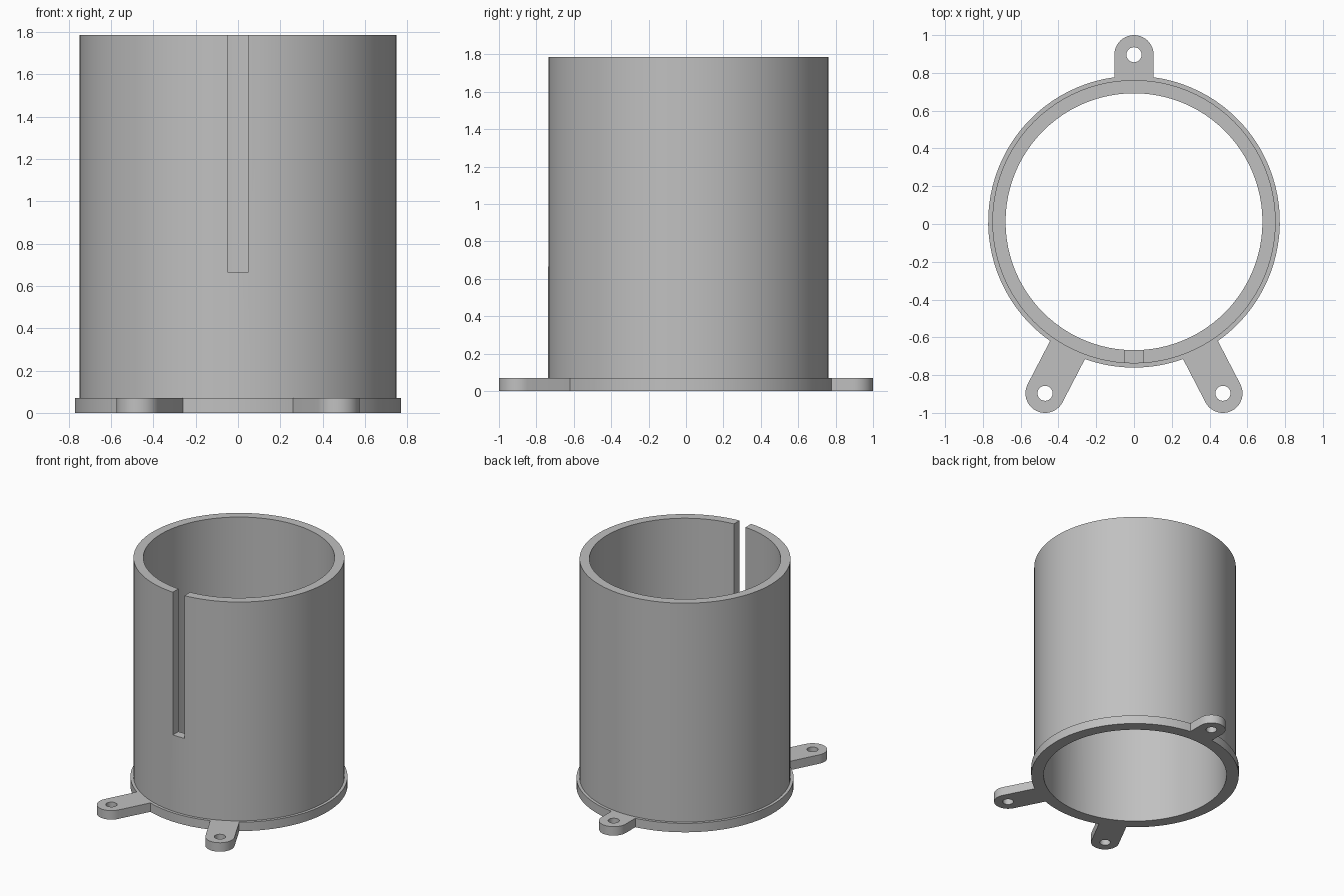
import bpy
import bmesh
from math import pi, sin, cos, asin, radians
from mathutils import Vector

CENTRE = Vector((0, 0.012))      # axis of the tube
BORE, SLEEVE, FLANGE = 0.68, 0.75, 0.772
FLANGE_H, TOP = 0.07, 1.787
LUG, HOLE = 0.104, 0.04          # lug half width, screw hole radius
SLOT_W, SLOT_Z = 0.1, 0.667
# (direction, distance from the axis) of each screw lug, counter-clockwise
LUGS = [(radians(90), 0.884), (radians(242.6), 1.023), (radians(297.4), 1.023)]

old = bpy.data.objects.get("Cube")
if old:
    bpy.data.objects.remove(old, do_unlink=True)

grey = bpy.data.materials.new("plain grey")
grey.use_nodes = True
colour = (0.53, 0.53, 0.53, 1)
grey.diffuse_color = colour
grey.node_tree.nodes["Principled BSDF"].inputs["Base Color"].default_value = colour


def arc(centre, radius, start, end, steps):
    """Points from start to end, both included."""
    angles = [start + (end - start) * i / steps for i in range(steps + 1)]
    return [centre + radius * Vector((cos(a), sin(a))) for a in angles]


def circle(centre, radius, steps):
    return arc(centre, radius, 0, 2 * pi, steps)[:-1]


def lug_centre(angle, distance):
    return CENTRE + distance * Vector((cos(angle), sin(angle)))


def plate(name, loops, bottom, top):
    """Fill an outline with holes and extrude it upwards."""
    bm = bmesh.new()
    edges = []
    for loop in loops:
        verts = [bm.verts.new((p.x, p.y, bottom)) for p in loop]
        edges += [bm.edges.new((v, verts[i - 1])) for i, v in enumerate(verts)]
    bmesh.ops.triangle_fill(bm, edges=edges, use_beauty=True)
    raised = bmesh.ops.extrude_face_region(bm, geom=bm.faces[:], use_keep_orig=True)
    verts = [g for g in raised["geom"] if isinstance(g, bmesh.types.BMVert)]
    bmesh.ops.translate(bm, verts=verts, vec=(0, 0, top - bottom))
    bmesh.ops.recalc_face_normals(bm, faces=bm.faces[:])
    mesh = bpy.data.meshes.new(name)
    bm.to_mesh(mesh)
    bm.free()
    mesh.materials.append(grey)
    obj = bpy.data.objects.new(name, mesh)
    bpy.context.collection.objects.link(obj)
    return obj


# Base flange: ring outline running out around three rounded lugs
outline = []
half = asin(LUG / FLANGE)
for i, (angle, distance) in enumerate(LUGS):
    outline += arc(lug_centre(angle, distance), LUG, angle - pi / 2, angle + pi / 2, 20)
    following = LUGS[(i + 1) % len(LUGS)][0]
    if following < angle:
        following += 2 * pi
    outline += arc(CENTRE, FLANGE, angle + half, following - half, 36)
holes = [circle(lug_centre(a, d), HOLE, 24) for a, d in LUGS]
flange = plate("base_flange", [outline, circle(CENTRE, BORE, 96)] + holes, 0, FLANGE_H)

# Tall sleeve with a slot open at the top of the front wall
sleeve = plate("slotted_sleeve",
               [circle(CENTRE, SLEEVE, 96), circle(CENTRE, BORE, 96)], FLANGE_H, TOP)
w = SLOT_W / 2
box = [Vector(p) for p in ((-w, -0.9), (w, -0.9), (w, -0.5), (-w, -0.5))]
cutter = plate("slot_cutter", [box], SLOT_Z, TOP + 0.2)
cutter.hide_render = True
cut = sleeve.modifiers.new("slot", 'BOOLEAN')
cut.operation = 'DIFFERENCE'
cut.solver = 'EXACT'
cut.object = cutter
bpy.context.view_layer.objects.active = sleeve
bpy.ops.object.modifier_apply(modifier=cut.name)
bpy.data.objects.remove(cutter, do_unlink=True)

# Smooth the round walls, keep the rims sharp
for obj in (flange, sleeve):
    bpy.ops.object.select_all(action='DESELECT')
    obj.select_set(True)
    bpy.context.view_layer.objects.active = obj
    bpy.ops.object.shade_smooth_by_angle(angle=radians(30))
